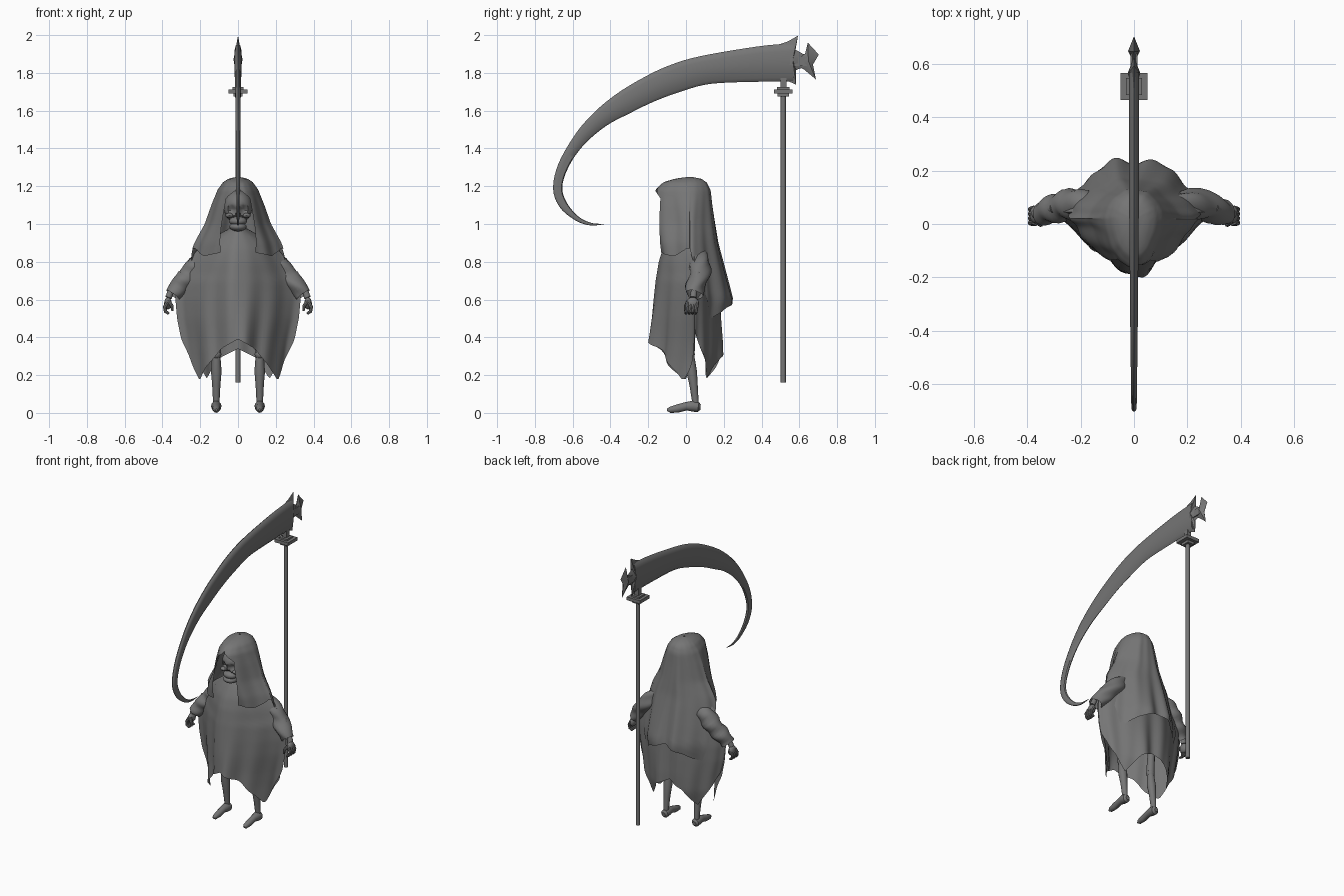
import bpy, bmesh, math
from mathutils import Vector

if "Cube" in bpy.data.objects:
    bpy.data.objects.remove(bpy.data.objects["Cube"])

GREY = bpy.data.materials.new("dull_grey")
GREY.diffuse_color = (0.18, 0.18, 0.18, 1)
GREY.use_nodes = True
GREY.node_tree.nodes["Principled BSDF"].inputs["Base Color"].default_value = GREY.diffuse_color


def finish(name, bm, angle=40):
    bmesh.ops.remove_doubles(bm, verts=bm.verts, dist=0.0005)
    bmesh.ops.recalc_face_normals(bm, faces=bm.faces)
    me = bpy.data.meshes.new(name)
    bm.to_mesh(me)
    bm.free()
    me.materials.append(GREY)
    me.shade_smooth()
    me.set_sharp_from_angle(angle=math.radians(angle))
    ob = bpy.data.objects.new(name, me)
    bpy.context.collection.objects.link(ob)
    return ob


def interp(table, k):
    """Linear lookup in a table sorted by its first column."""
    if k <= table[0][0]:
        return table[0][1:]
    for a, b in zip(table, table[1:]):
        if k <= b[0]:
            f = (k - a[0]) / (b[0] - a[0])
            return [p + (q - p) * f for p, q in zip(a[1:], b[1:])]
    return table[-1][1:]


def catmull(rows, steps):
    out = []
    for i in range(len(rows) - 1):
        p0, p1, p2, p3 = (rows[min(max(i + d, 0), len(rows) - 1)] for d in (-1, 0, 1, 2))
        for s in range(steps):
            t = s / steps
            out.append([0.5 * (2 * b + (c - a) * t + (2 * a - 5 * b + 4 * c - d) * t * t
                               + (3 * b - a - 3 * c + d) * t ** 3)
                        for a, b, c, d in zip(p0, p1, p2, p3)])
    return out + [list(rows[-1])]


def skin(bm, rings, closed=True, caps=True):
    vs = [[bm.verts.new(p) for p in r] for r in rings]
    n = len(vs[0])
    for r, q in zip(vs, vs[1:]):
        for i in range(n if closed else n - 1):
            j = (i + 1) % n
            bm.faces.new((r[i], r[j], q[j], q[i]))
    if caps:
        bm.faces.new(vs[0])
        bm.faces.new(vs[-1])


def tube(bm, pts, radii, n=12, caps=True, squash=1.0):
    pts = [Vector(p) for p in pts]
    rings = []
    for i, (p, r) in enumerate(zip(pts, radii)):
        d = (pts[min(i + 1, len(pts) - 1)] - pts[max(i - 1, 0)]).normalized()
        u = d.cross(Vector((0, 1, 0)) if abs(d.y) < 0.8 else Vector((1, 0, 0))).normalized()
        v = d.cross(u)
        rings.append([p + (u * math.cos(a) + v * math.sin(a) * squash) * r
                      for a in (2 * math.pi * k / n for k in range(n))])
    skin(bm, rings, caps=caps)


def ball(bm, c, size, seg=16):
    vs = bmesh.ops.create_uvsphere(bm, u_segments=seg, v_segments=seg * 2 // 3, radius=1)["verts"]
    for v in vs:
        v.co = Vector([v.co[i] * size[i] + c[i] for i in range(3)])
    return vs


def box(bm, c, size):
    for v in bmesh.ops.create_cube(bm, size=1)["verts"]:
        v.co = Vector([v.co[i] * size[i] + c[i] for i in range(3)])


def cloth(name, prof, hem, top, yc, gap, lens, bias, fold, cols=112, rows=30):
    """Hanging cloth: sections from a height table, hem height by angle (0 = front)."""
    prof = sorted(prof)
    g_end = gap(0.5)
    rings = []
    for r in range(rows + 1):
        t = r / rows
        ring = []
        for c in range(cols + 1):
            u = c / cols
            th = g_end + (2 * math.pi - 2 * g_end) * u
            deg = math.degrees(min(th, 2 * math.pi - th))
            z = top - (top - interp(hem, deg)[0]) * t ** bias
            g = gap(z)
            th = g + (2 * math.pi - 2 * g) * u
            a, yf, yb = interp(prof, z)
            co = math.cos(th)
            w = 1 + fold * t * (math.sin(9 * th + 0.6 + 2 * z) + 0.6 * math.sin(16 * th - 3 * z))
            sharp = 1 + (lens[co < 0] - 1) * min(1, (top - z) / .25)
            depth = abs(co) ** sharp * w
            y = yc - (yc - yf) * depth if co > 0 else yc + (yb - yc) * depth
            ring.append((a * math.sin(th) * (1 + 0.2 * (w - 1)), y, z))
        rings.append(ring)
    bm = bmesh.new()
    skin(bm, rings, closed=False, caps=False)
    return finish(name, bm, 60)


# Robe with pointed hem corners and open sides
cloth("robe",
      [(.98, .04, -.06, .08), (.93, .13, -.09, .11), (.87, .21, -.12, .13), (.80, .265, -.14, .15),
       (.70, .325, -.155, .165), (.60, .33, -.165, .18), (.50, .32, -.175, .185),
       (.38, .295, -.185, .19), (.28, .28, -.2, .19), (.17, .27, -.23, .15)],
      [(0, .39), (18, .34), (50, .17), (75, .36), (90, .46), (110, .38), (142, .18), (160, .29), (180, .34)],
      .98, .045, lambda z: 0, (3.6, 1.9), 1.0, .08)


# Hood with a face opening, trailing over the back to two corners
def hood_gap(z):
    wide = .52 if z > 1.0 else .52 - (1.0 - max(z, .85)) * 0.9
    return wide * min(1, max(0, (1.19 - z) / .05))


cloth("hood",
      [(1.25, .005, .015, .025), (1.24, .05, -.06, .08), (1.22, .08, -.12, .11), (1.18, .108, -.16, .13),
       (1.10, .14, -.18, .14), (1.0, .175, -.195, .155), (.90, .23, -.18, .17),
       (.84, .25, -.165, .185), (.72, .275, -.14, .215), (.60, .29, -.13, .245), (.50, .29, -.12, .225)],
      [(20, .85), (45, .83), (70, .87), (95, .87), (112, .76), (134, .49), (155, .55), (180, .60)],
      1.25, .02, hood_gap, (2.2, 1.7), 1.5, .06)

# Skull with pressed-in sockets, cheeks and jaw
bm = bmesh.new()
for v in ball(bm, (0, -.03, 1.09), (.075, .09, .088), 32):
    if v.co.y < -.03:
        for ex, ez, er in ((.03, 1.075, .026), (-.03, 1.075, .026), (0, 1.038, .016)):
            d = math.hypot(v.co.x - ex, v.co.z - ez)
            if d < er:
                v.co.y += .03 * (1 - (d / er) ** 2)
for s in (-1, 1):
    ball(bm, (s * .045, -.085, 1.045), (.022, .025, .013), 12)
ball(bm, (0, -.08, 1.015), (.048, .04, .026))
ball(bm, (0, -.08, .985), (.046, .045, .024))
tube(bm, [(0, 0, 1.03), (0, .02, .9)], [.025, .025])
finish("skull", bm)

for s, side in ((1, "right"), (-1, "left")):
    # Slim creased sleeve
    bm = bmesh.new()
    path = [(s * .15, .07, .835, .04), (s * .215, .075, .78, .056), (s * .265, .068, .72, .054),
            (s * .31, .052, .672, .050), (s * .345, .042, .625, .042)]
    path = catmull(path, 4)
    tube(bm, [p[:3] for p in path], [p[3] for p in path], n=20, caps=False)
    for v in bm.verts:
        v.co.y += .007 * math.sin(70 * v.co.z + 25 * v.co.x)
    finish(side + "_sleeve", bm, 60)

    # Forearm and bony hand
    bm = bmesh.new()
    tube(bm, [(s * .30, .06, .74), (s * .345, .045, .67), (s * .368, .038, .61)], [.018, .015, .018])
    ball(bm, (s * .371, .035, .58), (.02, .034, .032), 12)
    for k in range(4):
        y = .008 + .017 * k
        tube(bm, [(s * .375, y, .585), (s * .388, y - .004, .56), (s * .384, y - .006, .537),
                  (s * .366, y - .008, .525)], [.010, .010, .009, .007], n=8)
    tube(bm, [(s * .365, .01, .59), (s * .35, -.002, .565), (s * .347, -.004, .54)], [.01, .009, .006], n=8)
    finish(side + "_hand", bm)

    # Leg bones
    bm = bmesh.new()
    x = s * .115
    tube(bm, [(s * .09, .04, .62), (x, .03, .48), (x, .02, .32)], [.03, .022, .026])
    ball(bm, (x, .02, .31), (.027, .027, .027), 12)
    tube(bm, [(x, .022, .30), (x, .03, .22), (x, .04, .15), (x, .05, .055)], [.022, .028, .022, .017])
    finish(side + "_leg", bm)

    # Foot
    bm = bmesh.new()
    tube(bm, [(x, .077, .03), (x, .065, .031), (x, .035, .036), (x, 0, .035), (x, -.045, .023),
              (x, -.085, .016), (x, -.10, .016)], [.014, .027, .029, .022, .022, .016, .006], squash=.95)
    finish(side + "_foot", bm)

# Scythe pole, collar plates and neck
PY = .515
bm = bmesh.new()
tube(bm, [(0, PY, .16), (0, PY, 1.70)], [.0135, .0135], n=12)
finish("pole", bm)
bm = bmesh.new()
box(bm, (0, PY, 1.702), (.10, .10, .022))
box(bm, (0, PY, 1.718), (.06, .065, .012))
box(bm, (0, PY, 1.683), (.05, .06, .018))
box(bm, (0, PY, 1.75), (.028, .032, .08))
finish("collar", bm, 30)

# Curved blade: outer y, z, inner y, z, half thickness
blade = [(.57, 1.957, .57, 1.755, .020), (.38, 1.94, .38, 1.753, .020), (.07, 1.887, .13, 1.742, .019),
         (-.10, 1.835, -.03, 1.70, .018), (-.24, 1.767, -.17, 1.648, .016), (-.37, 1.687, -.30, 1.585, .015),
         (-.487, 1.59, -.42, 1.521, .014), (-.587, 1.474, -.534, 1.426, .012),
         (-.677, 1.315, -.615, 1.315, .011), (-.703, 1.183, -.655, 1.20, .010),
         (-.667, 1.087, -.632, 1.115, .009), (-.587, 1.02, -.572, 1.042, .007),
         (-.51, .993, -.505, 1.007, .005), (-.434, .998, -.434, 1.0, .001)]
section = [(0, 0), (.6, .06), (.95, .2), (.95, .45), (.75, .9), (0, 1), (-.75, .9), (-.95, .45),
           (-.95, .2), (-.6, .06)]
rings = [[(k * t, oy + (iy - oy) * f, oz + (iz - oz) * f) for k, f in section]
         for oy, oz, iy, iz, t in catmull(blade, 5)]
bm = bmesh.new()
skin(bm, rings)
finish("blade", bm, 50)


# Faceted plates that close the blade head
def ridged_plate(name, outline, centre, t):
    bm = bmesh.new()
    rim = [bm.verts.new((0, y, z)) for y, z in outline]
    for s in (-1, 1):
        mid = bm.verts.new((s * t, *centre))
        for i in range(len(rim)):
            bm.faces.new((rim[i], rim[(i + 1) % len(rim)], mid))
    finish(name, bm, 45)


ridged_plate("blade_socket", [(.50, 1.953), (.54, 1.967), (.593, 1.997), (.58, 1.923), (.625, 1.897),
                              (.625, 1.83), (.582, 1.815), (.582, 1.738), (.54, 1.757), (.50, 1.756)],
             (.565, 1.87), .024)
ridged_plate("rear_spike", [(.645, 1.96), (.703, 1.897), (.672, 1.844), (.688, 1.765),
                            (.622, 1.82), (.60, 1.83), (.60, 1.895), (.63, 1.90)], (.648, 1.862), .022)
bm = bmesh.new()
box(bm, (0, .605, 1.862), (.026, .07, .05))
finish("spike_neck", bm, 30)
